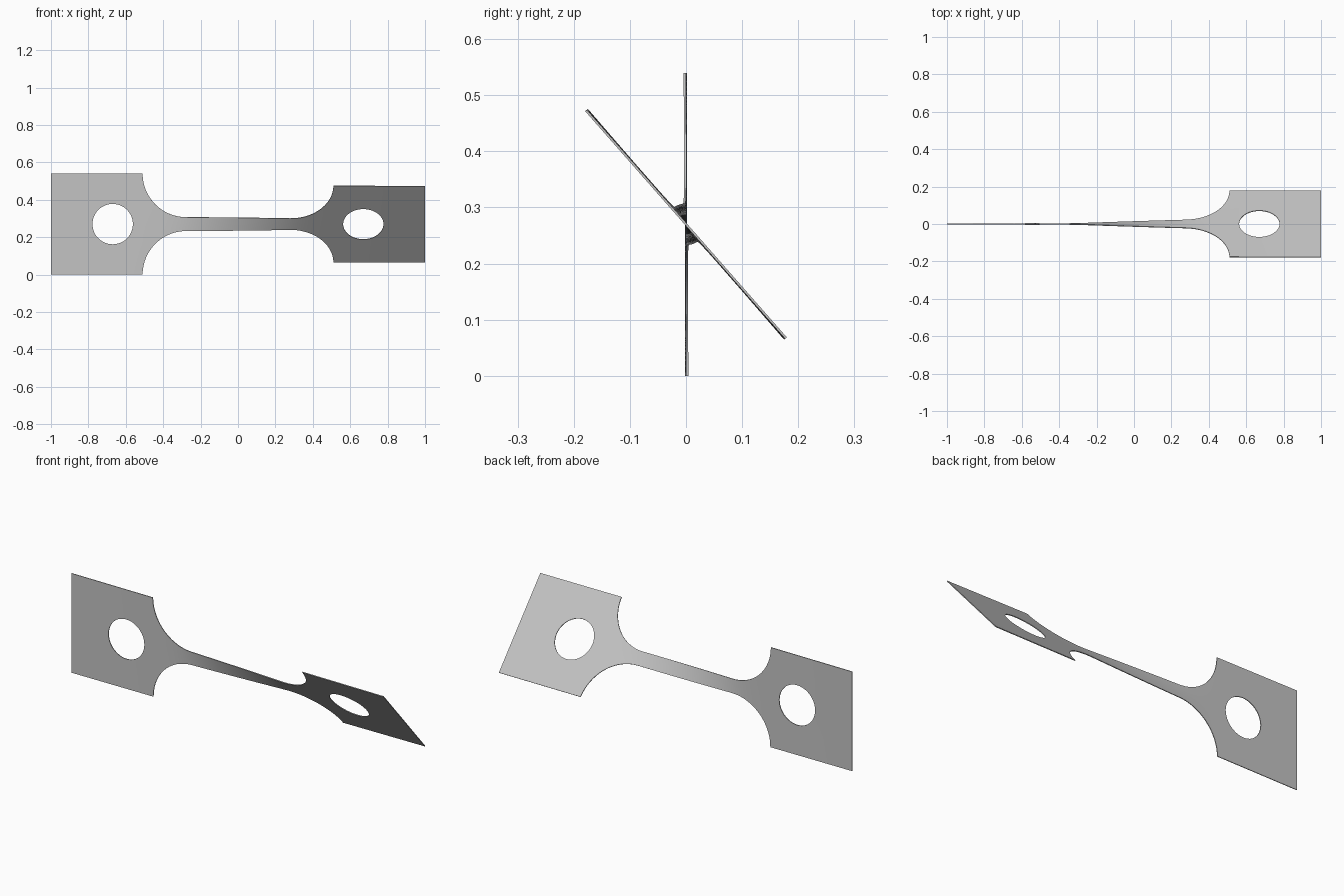
import bpy, bmesh, math

if "Cube" in bpy.data.objects:
    bpy.data.objects.remove(bpy.data.objects["Cube"], do_unlink=True)

HALF_H = 0.27          # half height of the end plates
NECK = 0.037           # half height of the neck
FILLET = HALF_H - NECK
NECK_END = 0.51 - FILLET
HOLE_X, HOLE_R = 0.67, 0.108
THICK = 0.004
TWIST = math.radians(41.3)


def half_height(x):
    d = abs(x) - NECK_END
    if d <= 0:
        return NECK
    if d >= FILLET - 1e-6:
        return HALF_H
    return HALF_H - math.sqrt(FILLET ** 2 - d ** 2)


def hole_half(x):
    d = abs(x) - HOLE_X
    return math.sqrt(max(0.0, HOLE_R ** 2 - d ** 2))


# Stations along the length: neck, fillet arc, hole arc, plate end
side = [NECK_END * i / 14 for i in range(1, 15)]
side += [NECK_END + FILLET * math.sin(math.pi / 2 * i / 20) for i in range(1, 21)]
side += [HOLE_X - HOLE_R * math.cos(math.pi * i / 24) for i in range(25)]
side += [0.89, 1.0]
stations = [-x for x in reversed(side)] + [0.0] + side

# The narrow sections twist most
angles = [0.0]
for a, b in zip(stations, stations[1:]):
    angles.append(angles[-1] + (b - a) / half_height((a + b) / 2) ** 2)
angles = [a * TWIST / angles[-1] for a in angles]

# Twisted sheet, upper and lower halves around the holes
bm = bmesh.new()
for sign in (1, -1):
    columns = []
    for x, ang in zip(stations, angles):
        lo, hi = hole_half(x), half_height(x)
        col = []
        for k in range(3):
            s = sign * (lo + (hi - lo) * k / 2)
            col.append(bm.verts.new((x, -s * math.sin(ang), HALF_H + s * math.cos(ang))))
        columns.append(col)
    for c, d in zip(columns, columns[1:]):
        for k in range(2):
            quad = [c[k], d[k], d[k + 1], c[k + 1]]
            bm.faces.new(quad if sign > 0 else quad[::-1])
bmesh.ops.remove_doubles(bm, verts=bm.verts, dist=1e-5)
bmesh.ops.recalc_face_normals(bm, faces=bm.faces)

mesh = bpy.data.meshes.new("twisted_strip")
bm.to_mesh(mesh)
bm.free()
strip = bpy.data.objects.new("twisted_strip", mesh)
bpy.context.collection.objects.link(strip)

# Sheet thickness
solid = strip.modifiers.new("thickness", "SOLIDIFY")
solid.thickness = THICK
solid.offset = 0

# Plain grey metal
grey = bpy.data.materials.new("light_grey")
grey.use_nodes = True
colour = (0.55, 0.55, 0.55, 1)
grey.diffuse_color = colour
grey.node_tree.nodes["Principled BSDF"].inputs["Base Color"].default_value = colour
mesh.materials.append(grey)

bpy.context.view_layer.objects.active = strip
strip.select_set(True)
bpy.ops.object.modifier_apply(modifier="thickness")
bpy.ops.object.shade_smooth_by_angle(angle=math.radians(30))
